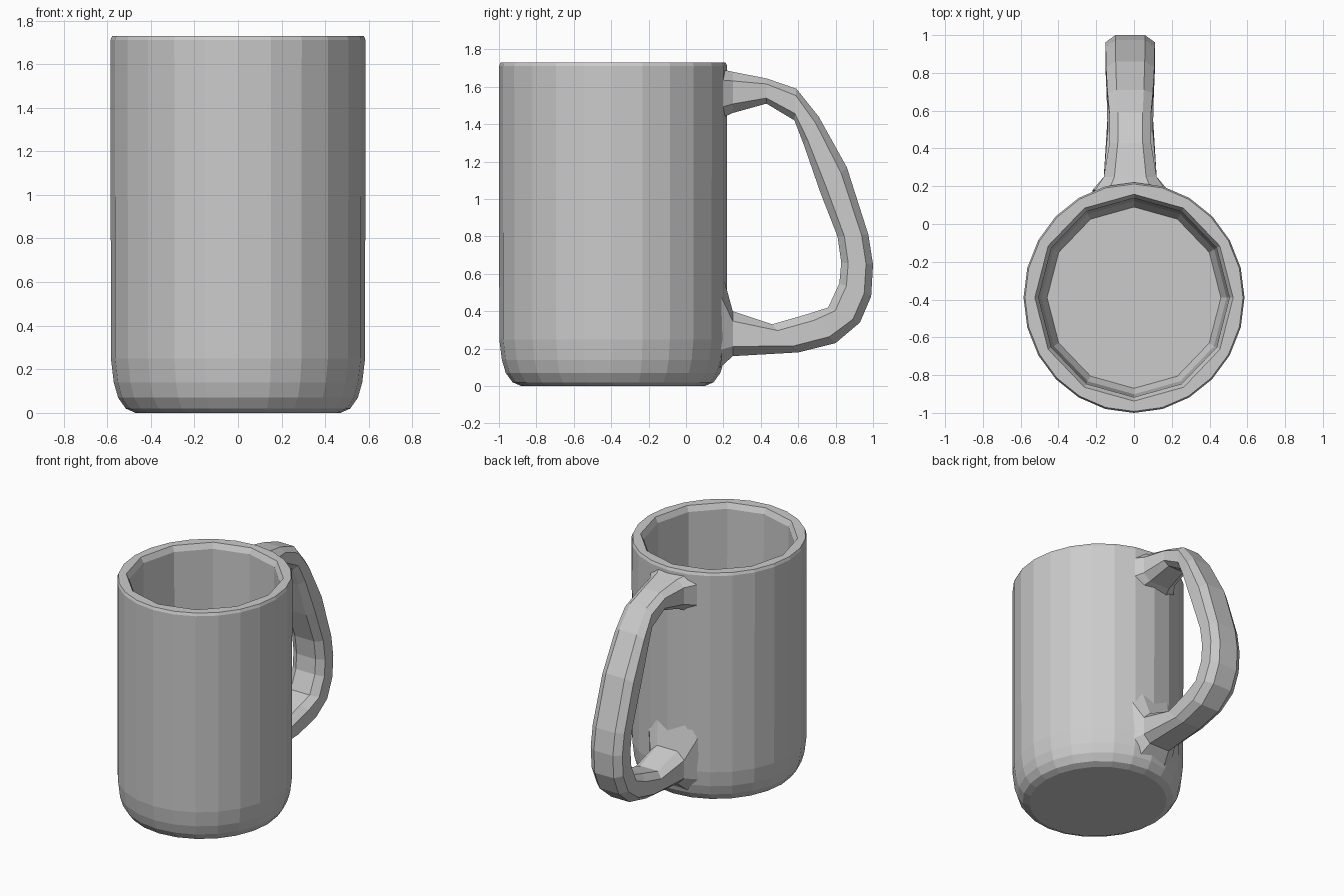
import bpy, bmesh
from math import sin, cos, pi

if "Cube" in bpy.data.objects:
    bpy.data.objects.remove(bpy.data.objects["Cube"])

SEG = 24
CY = -0.39  # centre of the cup in y


def make_object(name, bm):
    bmesh.ops.recalc_face_normals(bm, faces=bm.faces)
    mesh = bpy.data.meshes.new(name)
    bm.to_mesh(mesh)
    bm.free()
    obj = bpy.data.objects.new(name, mesh)
    bpy.context.collection.objects.link(obj)
    return obj


def loft(name, rings):
    """Skin a list of equal-length rings of points and cap both ends."""
    bm = bmesh.new()
    loops = [[bm.verts.new(p) for p in ring] for ring in rings]
    n = len(loops[0])
    for a, b in zip(loops, loops[1:]):
        for i in range(n):
            j = (i + 1) % n
            bm.faces.new((a[i], a[j], b[j], b[i]))
    bm.faces.new(loops[0])
    bm.faces.new(loops[-1])
    return make_object(name, bm)


def cup_ring(r, z, inner=False):
    """Slightly oval ring; inner rings are twelve-sided."""
    pts = []
    for i in range(SEG):
        t = 2 * pi * i / SEG
        k = r * cos(pi / 12) if inner and i % 2 else r
        pts.append((k * cos(t), CY + k * 1.043 * sin(t), z))
    return pts


# Cup: rounded foot, straight wall, thin rim, hollow inside
outer = [(0.47, 0.0), (0.515, 0.02), (0.55, 0.07), (0.57, 0.14),
         (0.583, 0.25), (0.585, 1.71), (0.577, 1.73)]
inner = [(0.525, 1.73), (0.505, 1.69), (0.49, 0.24), (0.46, 0.17)]
loft("cup", [cup_ring(r, z) for r, z in outer]
     + [cup_ring(r, z, True) for r, z in inner])


def handle_ring(o, i, half):
    """Chamfered rectangle between an outer and an inner (y, z) point."""
    section = [(0.0, -0.6), (0.0, 0.6), (0.22, 1), (0.78, 1),
               (1.0, 0.6), (1.0, -0.6), (0.78, -1), (0.22, -1)]
    return [(-0.02 + half * w, o[0] + (i[0] - o[0]) * t, o[1] + (i[1] - o[1]) * t)
            for t, w in section]


# Handle: outer point, inner point, half width, from upper root to lower root
stations = [
    ((0.16, 1.70), (0.16, 1.42), 0.20),
    ((0.25, 1.68), (0.25, 1.46), 0.14),
    ((0.43, 1.645), (0.43, 1.51), 0.11),
    ((0.59, 1.59), (0.58, 1.42), 0.11),
    ((0.71, 1.44), (0.63, 1.29), 0.12),
    ((0.86, 1.17), (0.72, 1.03), 0.128),
    ((0.975, 0.81), (0.81, 0.80), 0.13),
    ((1.0, 0.65), (0.83, 0.66), 0.13),
    ((0.99, 0.48), (0.82, 0.55), 0.13),
    ((0.93, 0.34), (0.76, 0.42), 0.13),
    ((0.80, 0.23), (0.65, 0.385), 0.125),
    ((0.60, 0.18), (0.46, 0.33), 0.12),
    ((0.25, 0.16), (0.25, 0.40), 0.14),
    ((0.14, 0.06), (0.19, 0.62), 0.20),
]
loft("handle", [handle_ring(*s) for s in stations])
